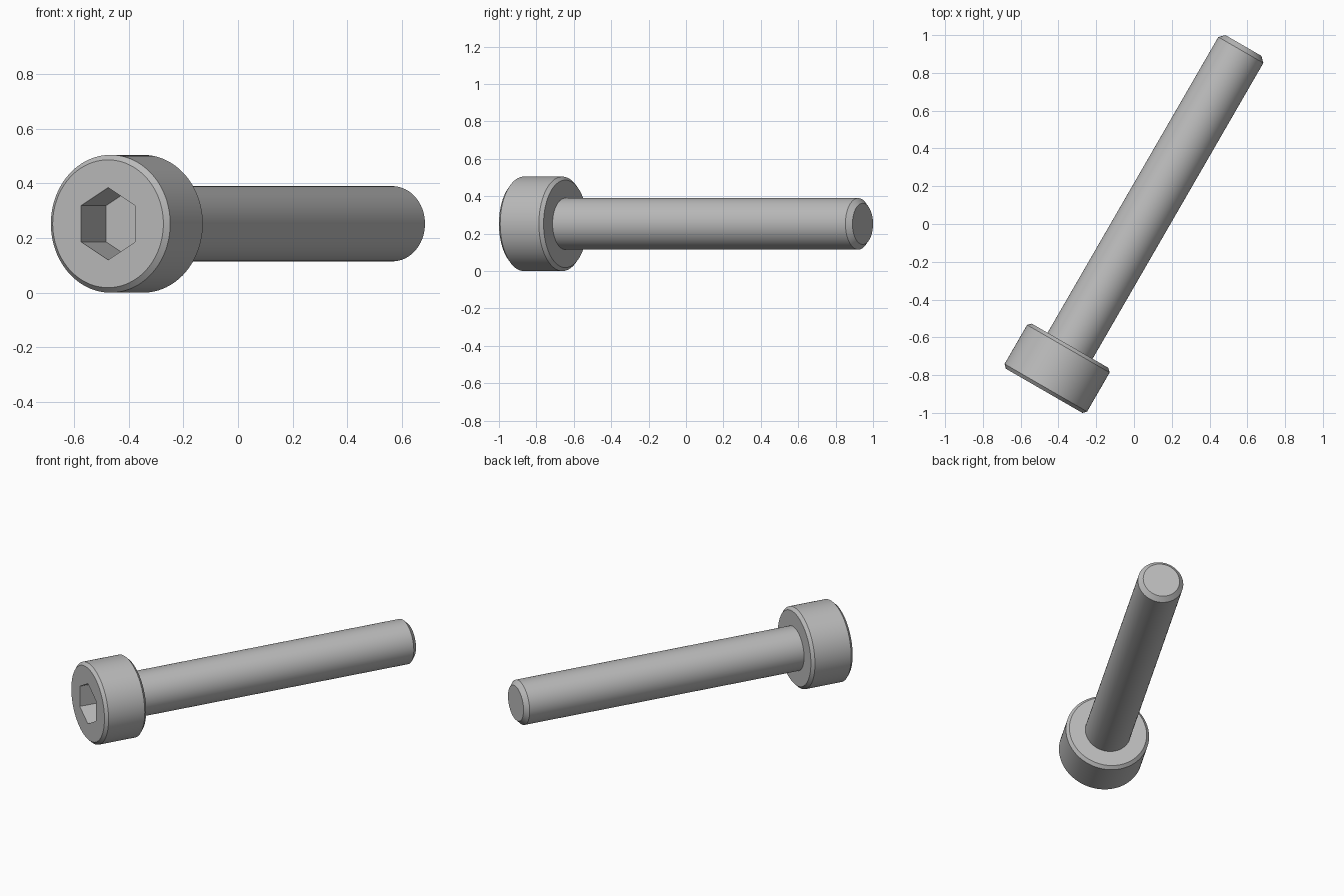
import bpy, bmesh, math
from mathutils import Matrix, Vector

if "Cube" in bpy.data.objects:
    bpy.data.objects.remove(bpy.data.objects["Cube"], do_unlink=True)

# Dimensions in millimetres; the bolt axis is local z, starting at the head face
SIDES = 96
HEAD_R, HEAD_H, HEAD_BEVEL = 2.75, 3.0, 0.2
SHANK_R, LENGTH, TIP_BEVEL = 1.5, 23.0, 0.3
HEX_R, HEX_DEPTH = 2.5 / math.sqrt(3), 2.0
SCALE = 0.09177

steel = bpy.data.materials.new("steel grey")
steel.use_nodes = True
steel.diffuse_color = (0.5, 0.5, 0.5, 1)
steel.node_tree.nodes["Principled BSDF"].inputs["Base Color"].default_value = (0.5, 0.5, 0.5, 1)

# Placement: lying flat, turned 30 degrees from the y axis, hexagon corner up
axis = Vector((math.sin(math.radians(30)), math.cos(math.radians(30)), 0))
up = Vector((0, 0, 1))
turn = Matrix((up, axis.cross(up), axis)).transposed().to_4x4()
place = Matrix.Translation((-0.476, -0.883, HEAD_R * SCALE)) @ turn @ Matrix.Scale(SCALE, 4)


def ring(bm, radius, z, sides):
    """A closed loop of vertices around the axis."""
    return [bm.verts.new((radius * math.cos(math.tau * i / sides),
                          radius * math.sin(math.tau * i / sides), z))
            for i in range(sides)]


def bridge(bm, a, b):
    """Quads between two loops of equal count."""
    for i in range(len(a)):
        j = (i + 1) % len(a)
        bm.faces.new((a[i], a[j], b[j], b[i]))


def lathe(bm, profile):
    loops = [ring(bm, r, z, SIDES) for r, z in profile]
    for a, b in zip(loops, loops[1:]):
        bridge(bm, a, b)
    return loops


def finish(bm, name):
    bmesh.ops.recalc_face_normals(bm, faces=bm.faces)
    mesh = bpy.data.meshes.new(name)
    bm.to_mesh(mesh)
    bm.free()
    mesh.transform(place)
    mesh.materials.append(steel)
    obj = bpy.data.objects.new(name, mesh)
    bpy.context.collection.objects.link(obj)
    bpy.ops.object.select_all(action="DESELECT")
    obj.select_set(True)
    bpy.context.view_layer.objects.active = obj
    bpy.ops.object.shade_smooth_by_angle(angle=math.radians(30))


# Cylindrical head with chamfered rims and a hexagonal socket
bm = bmesh.new()
head = lathe(bm, [(HEAD_R - HEAD_BEVEL, 0), (HEAD_R, HEAD_BEVEL),
                  (HEAD_R, HEAD_H - HEAD_BEVEL), (HEAD_R - HEAD_BEVEL, HEAD_H),
                  (SHANK_R, HEAD_H)])
mouth = ring(bm, HEX_R, 0, 6)
floor = ring(bm, HEX_R, HEX_DEPTH, 6)
bridge(bm, mouth, floor)
bm.faces.new(floor)
rims = [bm.edges.get((loop[i - 1], loop[i]))
        for loop in (head[0], mouth) for i in range(len(loop))]
bmesh.ops.triangle_fill(bm, edges=rims, use_beauty=True, normal=(0, 0, -1))
finish(bm, "socket_head")

# Plain shank with a chamfered tip
bm = bmesh.new()
shank = lathe(bm, [(SHANK_R, HEAD_H), (SHANK_R, LENGTH - TIP_BEVEL),
                   (SHANK_R - TIP_BEVEL, LENGTH)])
bm.faces.new(shank[-1])
finish(bm, "shank")
